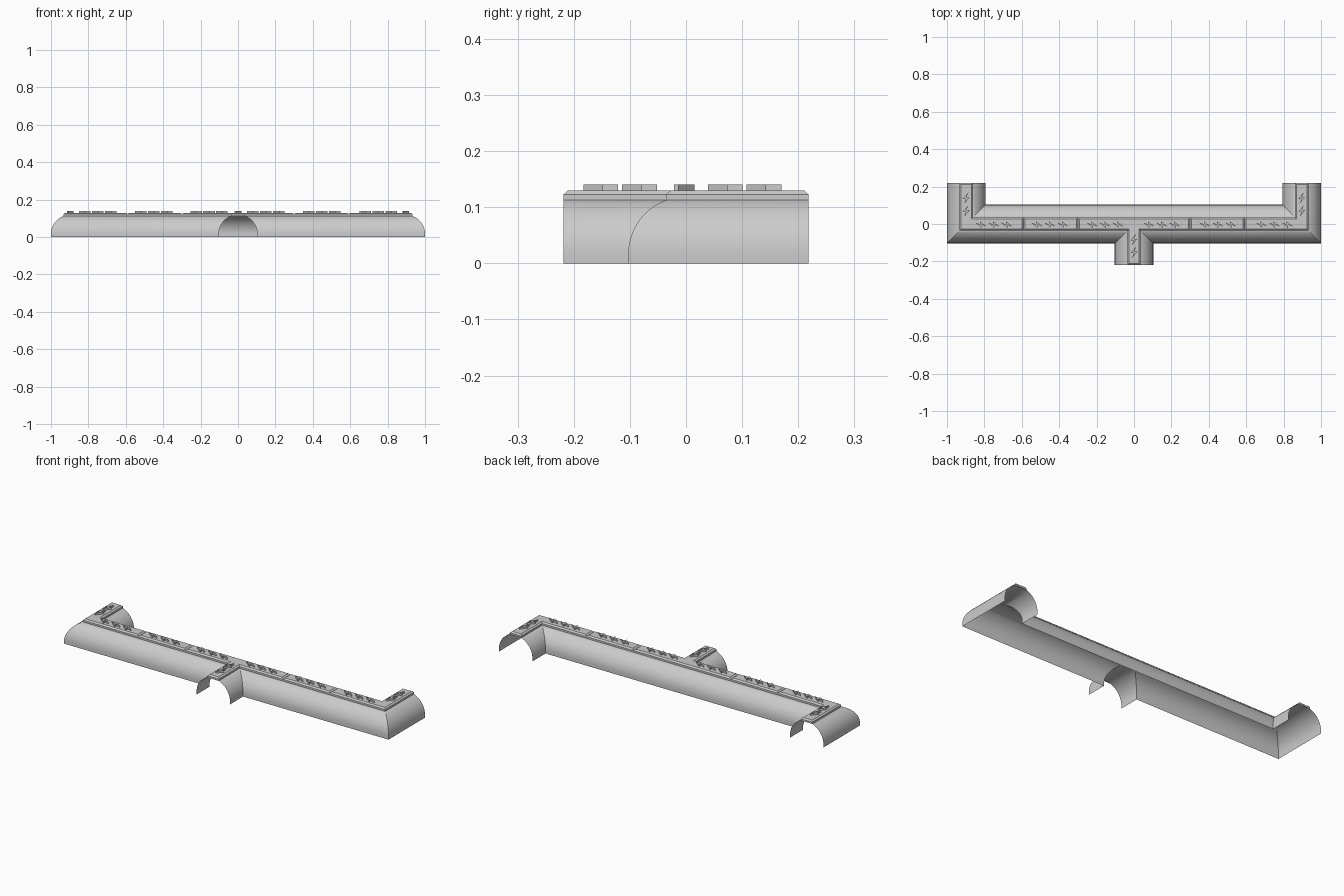
import bpy, bmesh, math
from mathutils import Vector, Matrix

default = bpy.data.objects.get("Cube")
if default:
    bpy.data.objects.remove(default)

ARM_X, END_Y, RADIUS, SPRING = 0.897, 0.218, 0.103, 0.016
BAND_TOP, BAND_MID, BAND_LOW = 0.13, 0.123, 0.113
BAND_HALF, CHAMFER = 0.035, 0.008


def rings(path, side, profile):
    """Mitred offsets of a path; profile points are (offset, height, end inset)."""
    pts = [Vector(p) for p in path]
    dirs = [(b - a).normalized() for a, b in zip(pts, pts[1:])]
    result = []
    for i, p in enumerate(pts):
        before, after = dirs[max(i - 1, 0)], dirs[min(i, len(dirs) - 1)]
        normals = [Vector((-d.y, d.x)) * side for d in (before, after)]
        miter = (normals[0] + normals[1]) / (1 + normals[0].dot(normals[1]))
        push = after if i == 0 else -before if i == len(pts) - 1 else Vector((0, 0))
        ring = []
        for offset, height, inset in profile:
            q = p + miter * offset + push * inset
            ring.append((q.x, q.y, height))
        result.append(ring)
    return result


def sweep(bm, path, side, profile, capped=False):
    loops = [[bm.verts.new(c) for c in ring] for ring in rings(path, side, profile)]
    for a, b in zip(loops, loops[1:]):
        for j in range(len(profile) - 1):
            quad = [a[j], a[j + 1], b[j + 1], b[j]]
            bm.faces.new(quad if side < 0 else quad[::-1])
    if capped:
        # End wall and sloping end chamfer
        for p, loop in ((path[0], loops[0]), (path[-1], loops[-1])):
            if abs(p[0]) == 0 and p[1] == 0:
                continue
            low, mid = [bm.verts.new((*p, z)) for z in (BAND_LOW, BAND_MID)]
            bm.faces.new([loop[0], loop[1], mid, low])
            bm.faces.new([loop[1], loop[2], loop[3], mid])


def finish(name, bm, smooth=False):
    bmesh.ops.remove_doubles(bm, verts=bm.verts, dist=0.0002)
    bmesh.ops.recalc_face_normals(bm, faces=bm.faces)
    if sum(f.normal.z * f.calc_area() for f in bm.faces) < 0:
        bmesh.ops.reverse_faces(bm, faces=bm.faces)
    mesh = bpy.data.meshes.new(name)
    bm.to_mesh(mesh)
    bm.free()
    obj = bpy.data.objects.new(name, mesh)
    bpy.context.collection.objects.link(obj)
    if smooth:
        bpy.ops.object.select_all(action='DESELECT')
        obj.select_set(True)
        bpy.context.view_layer.objects.active = obj
        bpy.ops.object.shade_smooth_by_angle(angle=math.radians(30))
    return obj


def mirror_path(path):
    return [(-x, y) for x, y in path]


# Thin arched channel with two rear arms and a front stem
STEPS = 20
arch = [(RADIUS, 0, 0)]
for k in range(STEPS + 1):
    t = math.pi / 2 * k / STEPS
    arch.append((RADIUS * math.cos(t), SPRING + RADIUS * math.sin(t), 0))
rear = [(-ARM_X, END_Y), (-ARM_X, 0), (ARM_X, 0), (ARM_X, END_Y)]
front = [(-ARM_X, END_Y), (-ARM_X, 0), (0, 0), (0, -END_Y)]
bm = bmesh.new()
sweep(bm, rear, 1, arch)
sweep(bm, front, -1, arch)
sweep(bm, mirror_path(front), 1, arch)
finish("arched_channel", bm, smooth=True)

# Raised chamfered strip, divided into tiles
strip = [(BAND_HALF, BAND_LOW, 0), (BAND_HALF, BAND_MID, 0),
         (BAND_HALF - CHAMFER, BAND_TOP, CHAMFER), (0, BAND_TOP, CHAMFER)]
corner = [(-ARM_X, END_Y), (-ARM_X, 0), (-0.59, 0)]
tile = [(-0.59, 0), (-0.3, 0)]
for label, path in (("corner_strip", corner), ("straight_strip", tile)):
    for suffix, p in (("right", path), ("left", mirror_path(path))):
        bm = bmesh.new()
        for side in (1, -1):
            sweep(bm, p, side, strip, capped=True)
        finish(f"{label}_{suffix}", bm)

bm = bmesh.new()
branch = [(-0.3, 0), (0, 0), (0, -END_Y)]
sweep(bm, [(-0.3, 0), (0.3, 0)], 1, strip, capped=True)
sweep(bm, branch, -1, strip, capped=True)
sweep(bm, mirror_path(branch), 1, strip, capped=True)
finish("junction_strip", bm)

# Raised zigzag bolts along the strip
HALF_BOLT = [(0.011, 0.031), (-0.018, -0.004), (-0.001, -0.004)]
BOLT = HALF_BOLT + [(-x, -y) for x, y in HALF_BOLT]


def add_bolt(bm, x, y, turn):
    place = Matrix.Translation((x, y, BAND_TOP - 0.001)) @ Matrix.Rotation(turn, 4, 'Z')
    face = bm.faces.new([bm.verts.new(place @ Vector((u, v, 0))) for u, v in BOLT])
    new = bmesh.ops.extrude_face_region(bm, geom=[face])["geom"]
    top = [g for g in new if isinstance(g, bmesh.types.BMVert)]
    bmesh.ops.translate(bm, verts=top, vec=(0, 0, 0.011))


bm = bmesh.new()
for group in (-0.75, -0.45, -0.155, 0.148, 0.448, 0.75):
    for step in (-1, 0, 1):
        add_bolt(bm, group + step * 0.069, -0.003, math.pi / 2)
for x in (-ARM_X, ARM_X):
    for y in (0.07, 0.139):
        add_bolt(bm, x, y, 0)
for y in (-0.083, -0.152):
    add_bolt(bm, 0, y, 0)
finish("raised_bolts", bm)
